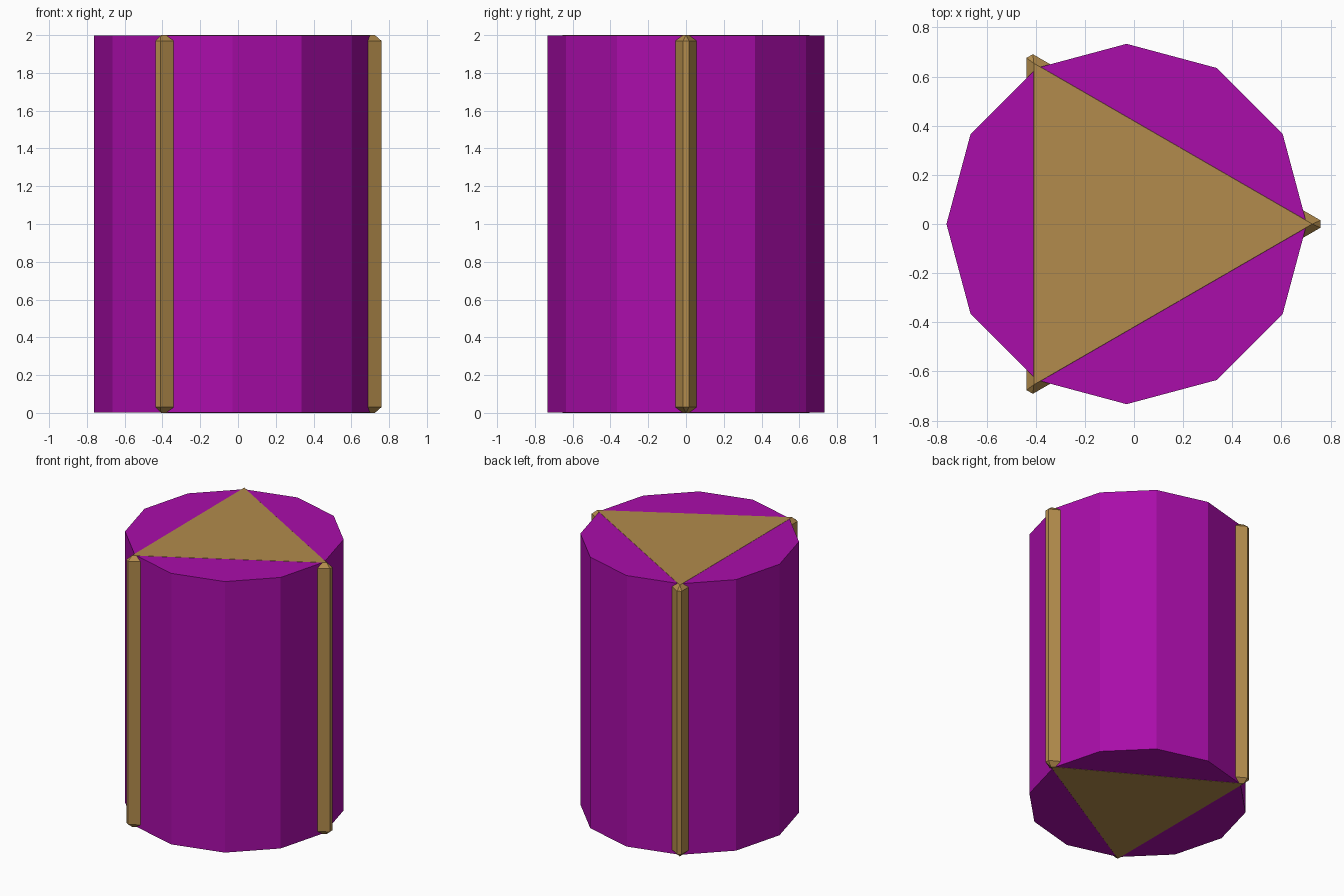
import bpy
import math

if "Cube" in bpy.data.objects:
    bpy.data.objects.remove(bpy.data.objects["Cube"])

CENTRE_X = -0.03
HEIGHT = 2.0
GAP = 0.001  # drum ends sit just under the prism ends so the faces do not coincide


def material(name, colour):
    mat = bpy.data.materials.new(name)
    mat.diffuse_color = (*colour, 1.0)
    mat.use_nodes = True
    mat.node_tree.nodes["Principled BSDF"].inputs["Base Color"].default_value = mat.diffuse_color
    return mat


def column(name, sides, radius, height, mat):
    # first vertex is turned to point along +x
    bpy.ops.mesh.primitive_cylinder_add(
        vertices=sides, radius=radius, depth=height,
        location=(CENTRE_X, 0, HEIGHT / 2), rotation=(0, 0, -math.pi / 2))
    obj = bpy.context.object
    obj.name = name
    obj.data.materials.append(mat)
    return obj


purple = material("purple", (0.40, 0.004, 0.40))
tan = material("tan", (0.445, 0.258, 0.072))

# Twelve-sided drum
column("drum", 12, 0.733, HEIGHT - 2 * GAP, purple)

# Triangular prism with chamfered edges, its corners poking through the drum
prism = column("triangular_prism", 3, 0.815, HEIGHT, tan)
bevel = prism.modifiers.new("chamfer", 'BEVEL')
bevel.width = 0.03
bevel.segments = 1
bevel.limit_method = 'NONE'
